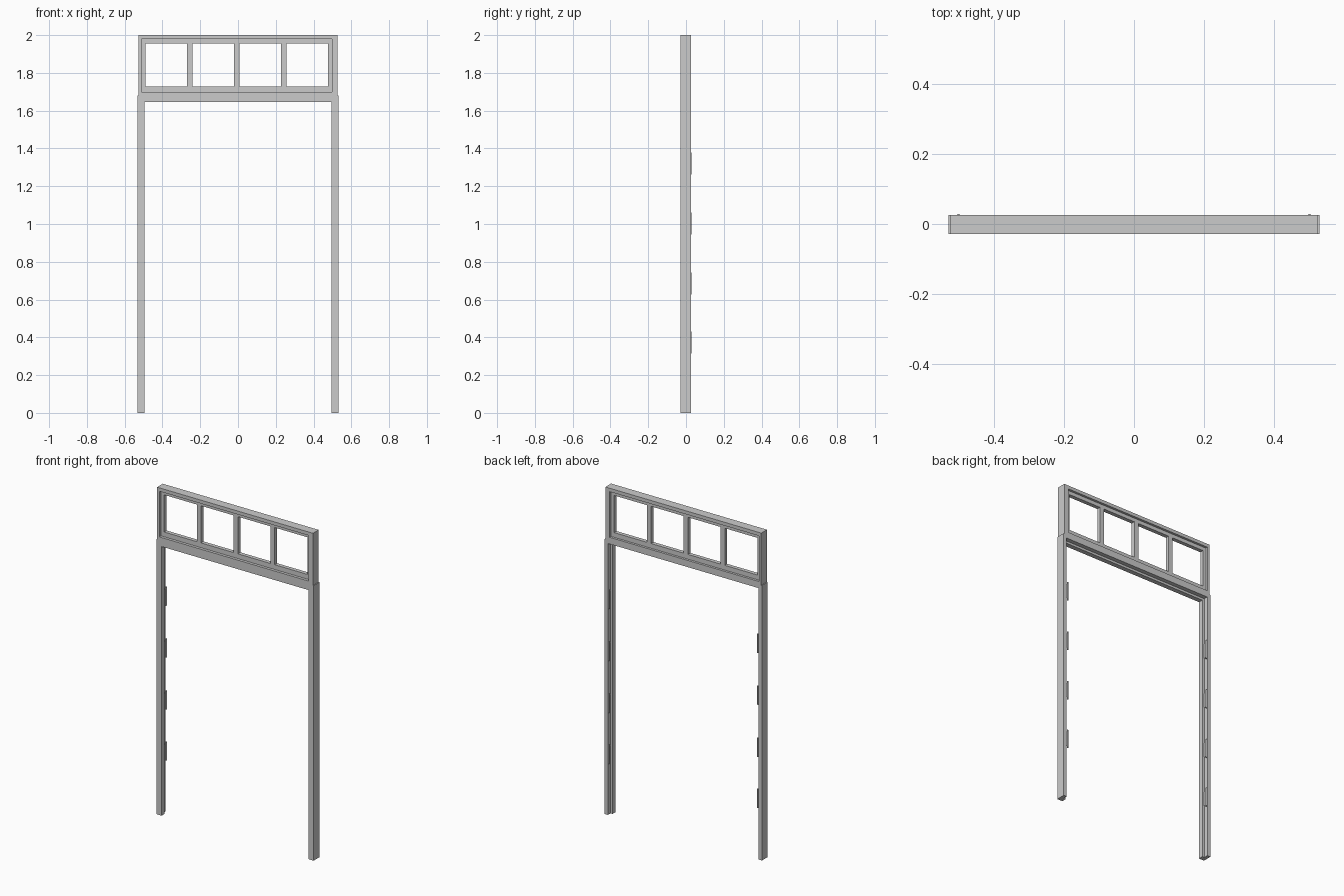
import bpy, bmesh

if "Cube" in bpy.data.objects:
    bpy.data.objects.remove(bpy.data.objects["Cube"])

FRONT, BACK = -0.029, 0.026


def finish(name, bm):
    bmesh.ops.recalc_face_normals(bm, faces=bm.faces)
    me = bpy.data.meshes.new(name)
    bm.to_mesh(me)
    bm.free()
    ob = bpy.data.objects.new(name, me)
    bpy.context.collection.objects.link(ob)
    return ob


def box(name, x0, x1, y0, y1, z0, z1):
    bm = bmesh.new()
    bmesh.ops.create_cube(bm, size=1)
    for v in bm.verts:
        v.co.x = x0 + (v.co.x + 0.5) * (x1 - x0)
        v.co.y = y0 + (v.co.y + 0.5) * (y1 - y0)
        v.co.z = z0 + (v.co.z + 0.5) * (z1 - z0)
    return finish(name, bm)


def sweep(name, rings, closed):
    # join matching mitred sections into one solid frame
    bm = bmesh.new()
    loops = [[bm.verts.new(p) for p in r] for r in rings]
    n, m = len(loops), len(loops[0])
    for i in range(n if closed else n - 1):
        a, b = loops[i], loops[(i + 1) % n]
        for j in range(m):
            k = (j + 1) % m
            bm.faces.new((a[j], a[k], b[k], b[j]))
    if not closed:
        bm.faces.new(loops[0])
        bm.faces.new(loops[-1])
    return finish(name, bm)


# door frame: two jambs and head with a rebate at the back (inset, y)
W, HEAD = 0.532, 1.681
profile = [(0, FRONT), (0.036, FRONT), (0.036, 0.0), (0.022, 0.0),
           (0.022, BACK), (0, BACK)]
sweep("door_frame", [
    [(-W + d, y, 0) for d, y in profile],
    [(-W + d, y, HEAD - d) for d, y in profile],
    [(W - d, y, HEAD - d) for d, y in profile],
    [(W - d, y, 0) for d, y in profile]], False)


def ring(name, outer, inner, y0, y1):
    # rectangular frame; outer and inner are (x0, x1, z0, z1)
    def corner(a, b):
        return [(outer[a], y0, outer[b]), (inner[a], y0, inner[b]),
                (inner[a], y1, inner[b]), (outer[a], y1, outer[b])]
    return sweep(name, [corner(0, 2), corner(0, 3), corner(1, 3), corner(1, 2)], True)


# transom casing and the recessed window sash inside it
ring("transom_frame", (-0.527, 0.527, 1.681, 2.0), (-0.512, 0.498, 1.70, 1.979), FRONT, BACK)
SY0, SY1 = -0.012, 0.012
ring("transom_sash", (-0.512, 0.498, 1.70, 1.979), (-0.491, 0.477, 1.729, 1.956), SY0, SY1)

# glazing bars
for i in (-1, 0, 1):
    c = -0.007 + 0.249 * i
    box("glazing_bar", c - 0.0145, c + 0.0145, SY0, SY1, 1.729, 1.956)

# hinges: a leaf on the rebate and a knuckle at the back edge
for s in (-1, 1):
    for z in (0.373, 0.685, 1.003, 1.32):
        x0, x1 = sorted((s * 0.511, s * 0.507))
        box("hinge_leaf", x0, x1, 0.003, 0.025, z - 0.045, z + 0.045)
        bpy.ops.mesh.primitive_cylinder_add(vertices=12, radius=0.0045, depth=0.115,
                                            location=(s * 0.503, 0.025, z))
        bpy.context.object.name = "hinge_knuckle"
        bpy.ops.object.shade_smooth_by_angle()
